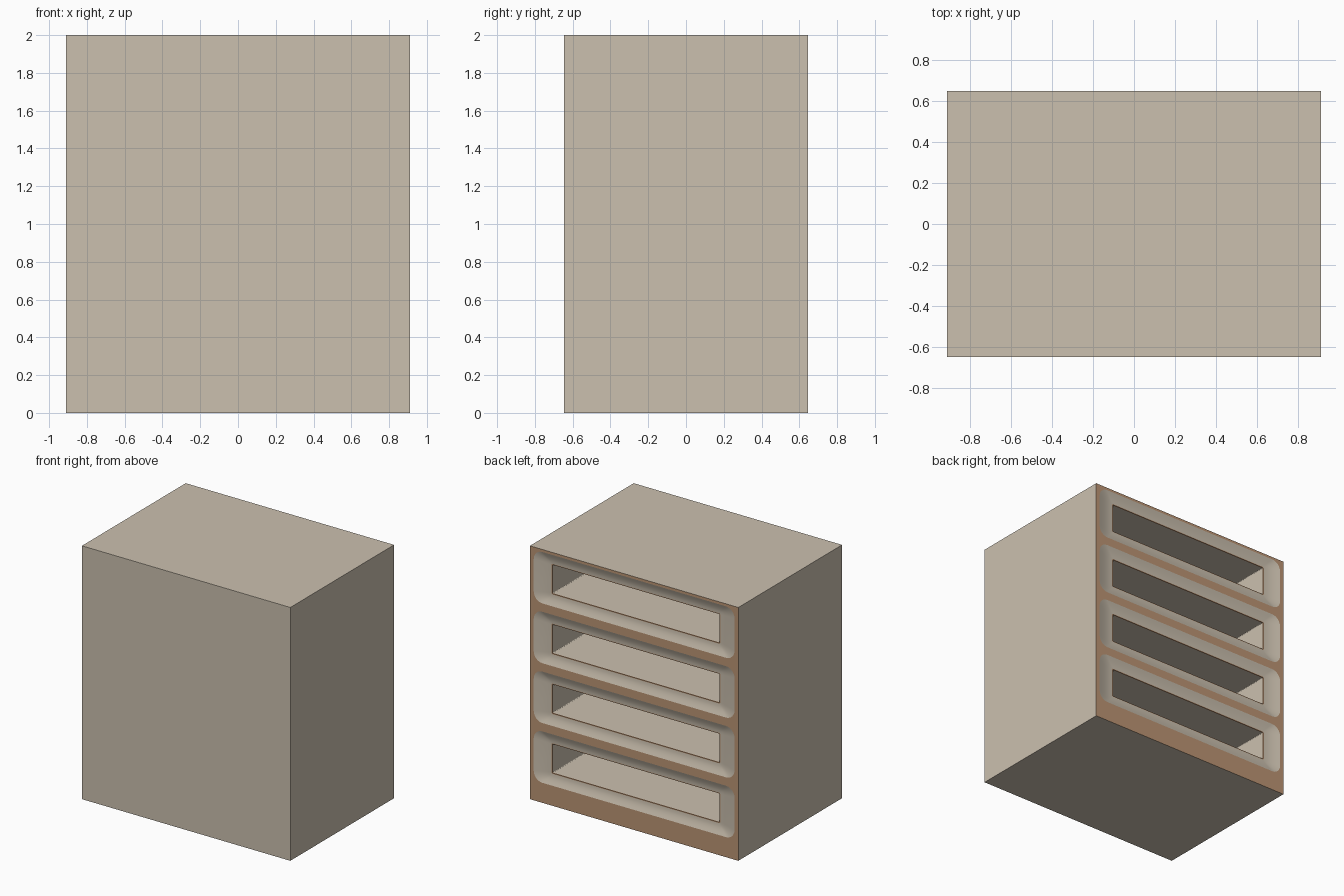
import bpy, bmesh, math

if "Cube" in bpy.data.objects:
    bpy.data.objects.remove(bpy.data.objects["Cube"])

W, D, H = 0.91, 0.647, 2.0          # half width, half depth, height


def material(name, col):
    m = bpy.data.materials.new(name)
    m.diffuse_color = (*col, 1)
    m.use_nodes = True
    m.node_tree.nodes["Principled BSDF"].inputs["Base Color"].default_value = m.diffuse_color
    return m


BEIGE, BROWN = 0, 1
mats = [material("warm beige", (0.60, 0.53, 0.43)),
        material("wood brown", (0.50, 0.30, 0.175))]

bm = bmesh.new()


def face(verts, mat=BEIGE, smooth=False):
    f = bm.faces.new(verts)
    f.material_index = mat
    f.smooth = smooth


def rounded_loop(cz, hw, hh, r, depth, n=6):
    """Rounded rectangle, corner by corner: +x+z, -x+z, -x-z, +x-z."""
    loop = []
    for q, (sx, sz) in enumerate(((1, 1), (-1, 1), (-1, -1), (1, -1))):
        for i in range(n + 1):
            a = math.pi / 2 * (q + i / n)
            loop.append(bm.verts.new((sx * (hw - r) + r * math.cos(a), D - depth,
                                      cz + sz * (hh - r) + r * math.sin(a))))
    return loop


def bridge(a, b, mat, smooth=False):
    for i in range(len(a)):
        j = (i + 1) % len(a)
        face((a[i], a[j], b[j], b[i]), mat, smooth)


# Heights of the four bays and the brown face cells around them
centres = [1.777 - 0.472 * k for k in range(4)]
levels = [H] + [(a + b) / 2 for a, b in zip(centres, centres[1:])] + [0]
pos = [bm.verts.new((W, D, z)) for z in levels]
neg = [bm.verts.new((-W, D, z)) for z in levels]

# Outer shell of the cabinet
fp, fn = [bm.verts.new((W, -D, z)) for z in (H, 0)], [bm.verts.new((-W, -D, z)) for z in (H, 0)]
face((fp[0], fn[0], fn[1], fp[1]))               # front
face((pos[0], neg[0], fn[0], fp[0]))             # top
face((pos[-1], neg[-1], fn[1], fp[1]))           # bottom
face(pos + [fp[1], fp[0]])                       # right side
face(neg + [fn[1], fn[0]])                       # left side

N = 6
for k, cz in enumerate(centres):
    # Brown face around the bay
    rim = rounded_loop(cz, 0.877, 0.203, 0.075, 0, N)
    corners = (pos[k], neg[k], neg[k + 1], pos[k + 1])
    for q in range(4):
        s = q * (N + 1)
        for i in range(N):
            face((corners[q], rim[s + i], rim[s + i + 1]), BROWN)
        face((corners[q], rim[s + N], rim[(s + N + 1) % len(rim)],
              corners[(q + 1) % 4]), BROWN)
    # Smooth beige surround dipping towards the opening
    prev = rim
    for j in range(1, 6):
        t = j / 5
        nxt = rounded_loop(cz, 0.877 - 0.139 * t, 0.203 - 0.082 * t,
                           0.075 - 0.062 * t, 0.022 * math.sin(t * math.pi / 2), N)
        bridge(prev, nxt, BEIGE, True)
        prev = nxt
    # Thin brown lip, then the deep compartment
    for hw, hh, depth, mat in ((0.73, 0.114, 0.022, BROWN), (0.73, 0.114, 0.03, BROWN),
                               (0.73, 0.114, 1.2, BEIGE)):
        nxt = rounded_loop(cz, hw, hh, 0.006, depth, N)
        bridge(prev, nxt, mat)
        prev = nxt
    face(prev)

bmesh.ops.recalc_face_normals(bm, faces=bm.faces[:])
me = bpy.data.meshes.new("cabinet")
bm.to_mesh(me)
bm.free()
for m in mats:
    me.materials.append(m)
ob = bpy.data.objects.new("open_cabinet", me)
bpy.context.collection.objects.link(ob)
